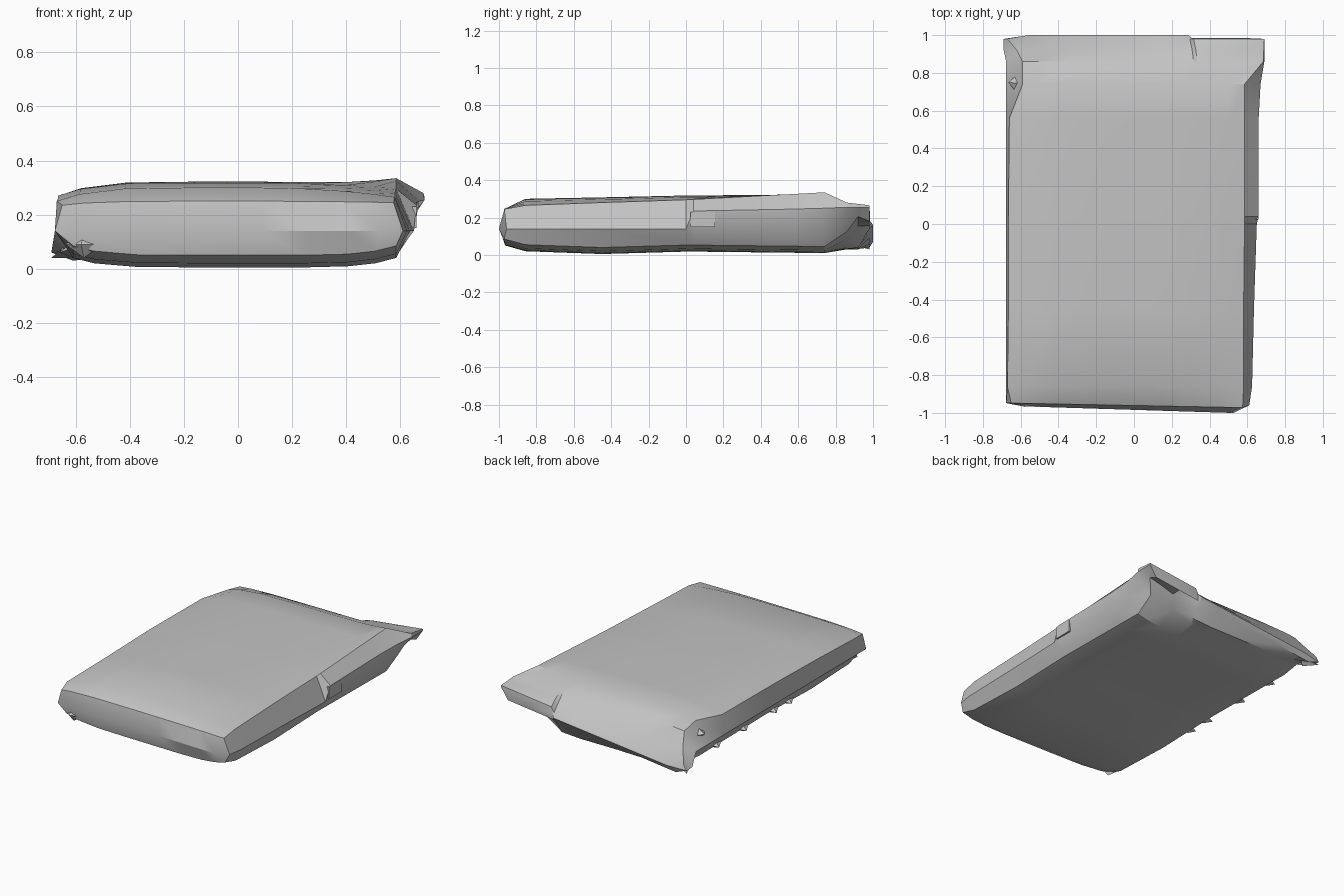
import bpy
import bmesh
from mathutils import Vector

if "Cube" in bpy.data.objects:
    bpy.data.objects.remove(bpy.data.objects["Cube"], do_unlink=True)

grey = bpy.data.materials.new("plain grey")
grey.use_nodes = True
color = (0.55, 0.55, 0.55, 1)
grey.diffuse_color = color
grey.node_tree.nodes["Principled BSDF"].inputs["Base Color"].default_value = color


def finish(bm, name):
    """Turn a bmesh into a grey object with sharp creases."""
    bmesh.ops.remove_doubles(bm, verts=bm.verts, dist=0.0005)
    bmesh.ops.recalc_face_normals(bm, faces=bm.faces)
    mesh = bpy.data.meshes.new(name)
    bm.to_mesh(mesh)
    bm.free()
    mesh.materials.append(grey)
    obj = bpy.data.objects.new(name, mesh)
    bpy.context.collection.objects.link(obj)
    bpy.ops.object.select_all(action="DESELECT")
    obj.select_set(True)
    bpy.context.view_layer.objects.active = obj
    bpy.ops.object.shade_smooth_by_angle(angle=0.5)


# Stations along the slab: y, top edge left x and right x, top z at the left
# edge, right edge and crown, right seam x and z, bottom z
stations = [
    (-.96, -.65, .575, .235, .245, .25, .61, .14, .05),
    (-.86, -.67, .58, .25, .265, .30, .625, .14, .02),
    (-.45, -.665, .58, .26, .28, .308, .635, .14, .005),
    (0, -.665, .585, .27, .295, .318, .65, .14, .018),
    (.04, -.665, .585, .27, .297, .318, .66, .235, .018),
    (.56, -.66, .585, .27, .325, .322, .66, .245, .012),
    (.74, -.59, .585, .28, .335, .318, .67, .25, .01),
    (.86, -.59, .685, .255, .28, .268, .69, .255, .03),
    (.92, -.62, .687, 0, 0, 0, .69, .255, .03),
    (.98, -.67, .69, 0, 0, 0, .69, .255, .05),
]
columns = [-1, -.87, -.6, -.2, .2, .42, .45, .7, .87, 1]
FLAP = .43            # columns beyond this belong to the raised back flap


def mix(a, b, u):
    return a + (b - a) * (u + 1) / 2


def rim(u):
    """Height of the thin back rim, stepped up at the flap."""
    return .22 + (u - FLAP) * .08 if u > FLAP else mix(.09, .225, u)


def section(s):
    """Top row, bottom row and side seam points of a station."""
    y, tl, tr, zl, zr, zc, rx, rz, zb = s
    top, bottom = [], []
    for u in columns:
        skew = -.012 * u if y < -.9 else 0
        if y > .95:
            z = rim(u)
        elif y > .9:
            z = (rim(u) + (.28 if u > FLAP else .262)) / 2
        else:
            z = zc + (mix(zl, zr, u) - zc) * abs(u) ** (5 if u < 0 else 3)
        top.append(Vector((mix(tl, tr, u), y + skew, z)))
        low_z = zb + .035 * abs(u) ** 6
        if y > .95:
            low_z = mix(.03, .18, u)
        elif y > .8:                     # belly curls up under the flap
            lift = min(max((u - .4) / .35, 0), 1)
            low_z += lift * (.14 if y > .9 else .06)
        bottom.append(Vector((mix(-.61, .64 if y > .9 else .585, u), y + skew, low_z)))
    left = Vector((-.677, y, .14))
    if y < -.9:
        left.y += .012
    elif y > .9:
        left = Vector((-.69, y, .06))
    right = Vector((rx, y, rz))
    right_low = right.copy()
    if y > .02:                          # the side seam splits in two
        right_low = (right + bottom[-1]) / 2
        right_low.x += .025 if y < .8 else 0
    return top, bottom, left, right, right_low


# Soft slab body lofted from the stations
bm = bmesh.new()
rings = []
for s in stations:
    top, bottom, left, right, right_low = section(s)
    rings.append([bm.verts.new(p) for p in top + [right, right_low] + bottom[::-1] + [left]])
size = len(rings[0])
for a, b in zip(rings, rings[1:]):
    for i in range(size):
        j = (i + 1) % size
        bm.faces.new((a[i], a[j], b[j], b[i]))

# Front and back ends, folded along a middle seam
count = len(columns)
for ring in (rings[0], rings[-1]):
    upper = ring[:count]
    lower = ring[count + 2:-1][::-1]
    seam = [ring[-1]]
    for u, high, low in list(zip(columns, upper, lower))[1:-1]:
        if ring is rings[0]:
            point = Vector((mix(-.67, .61, u), -.983 - .02 * u, .14))
        else:
            point = (high.co + low.co) / 2
            point.y = .985 if u > FLAP else 1
        seam.append(bm.verts.new(point))
    seam.append(ring[count])
    for i in range(count - 1):
        bm.faces.new((upper[i], upper[i + 1], seam[i + 1], seam[i]))
        bm.faces.new((seam[i], seam[i + 1], lower[i + 1], lower[i]))
    bm.faces.new((ring[count], ring[count + 1], lower[-1]))
finish(bm, "slab_body")


def tooth(name, base, tip, spread, height):
    """Small four-sided spike standing on the slab's side."""
    base, tip = Vector(base), Vector(tip)
    across = (tip - base).cross(Vector((0, 0, 1))).normalized() * spread
    up = Vector((0, 0, height))
    bm = bmesh.new()
    ring = [bm.verts.new(base + d) for d in (across, up, -across, -up)]
    point = bm.verts.new(tip)
    bm.faces.new(ring)
    for i in range(4):
        bm.faces.new((ring[i], ring[(i + 1) % 4], point))
    finish(bm, name)


# Ragged teeth along the lower left side
for n, y in enumerate((.57, .28, -.04, -.2)):
    tooth(f"side_tooth_{n + 1}", (-.61, y, .07), (-.66, y + .02, .06), .05, .03)

# Creased corners
tooth("front_tooth", (-.57, -.93, .09), (-.58, -.968, .09), .07, .05)
tooth("back_left_crease", (-.57, .74, .2), (-.665, .75, .21), .1, .06)
tooth("back_left_tip", (-.62, .9, .07), (-.69, .98, .04), .05, .03)

# Small raised patch on the right side
bm = bmesh.new()
bmesh.ops.create_cube(bm, size=1)
for v in bm.verts:
    v.co = Vector((.645 + v.co.x * .03, .09 + v.co.y * .13, .19 + v.co.z * .08))
finish(bm, "side_patch")
